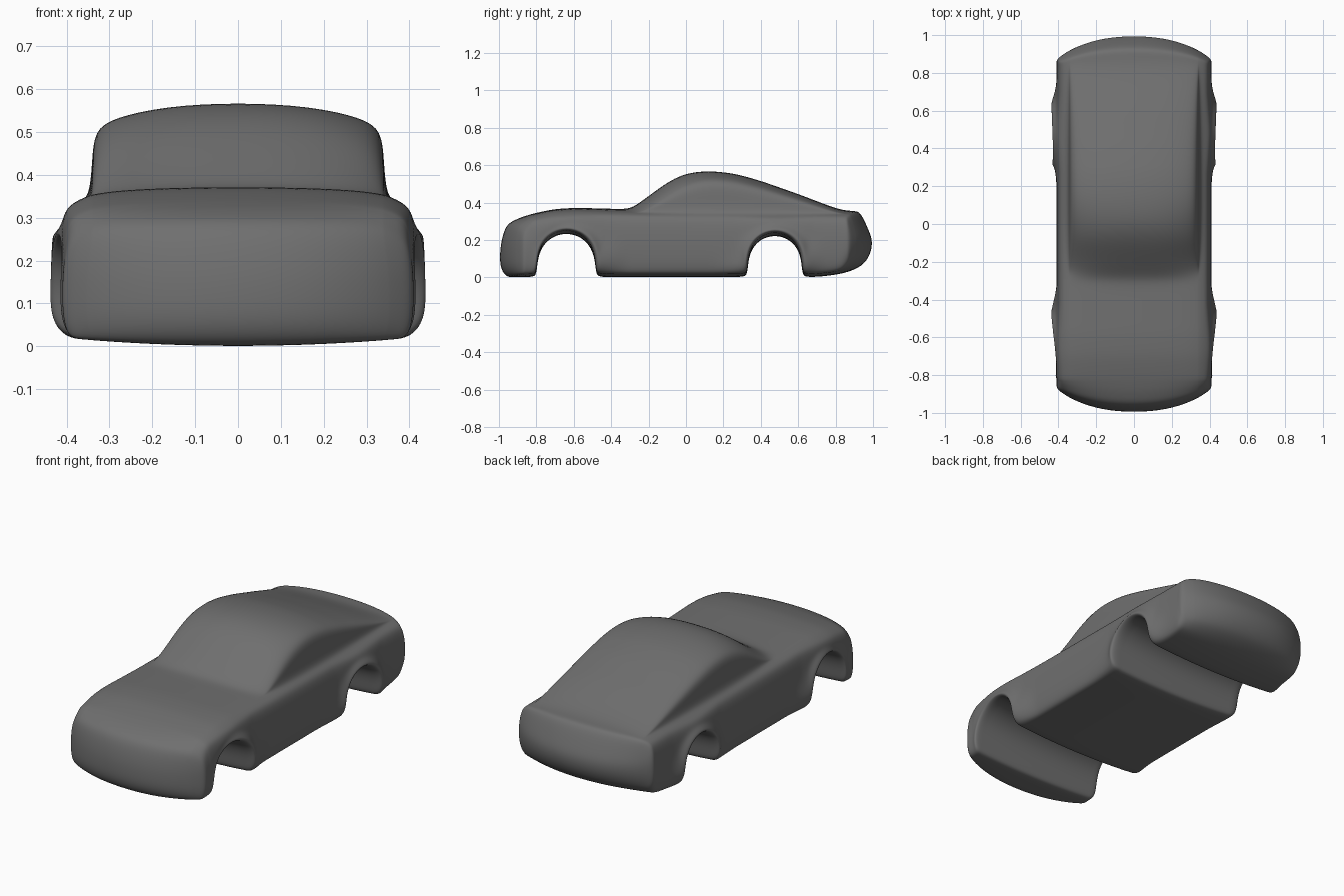
import bpy, bmesh, math

cube = bpy.data.objects.get("Cube")
if cube:
    bpy.data.objects.remove(cube, do_unlink=True)

paint = bpy.data.materials.new("dark_grey_paint")
paint.use_nodes = True
GREY = (0.16, 0.16, 0.16, 1)
paint.diffuse_color = GREY
paint.node_tree.nodes["Principled BSDF"].inputs["Base Color"].default_value = GREY

# Long profiles as (y, z)
BELT = [(-0.97, .28), (-.9, .317), (-.8, .347), (-.7, .366), (-.6, .373),
        (-.3, .365), (.85, .357), (.92, .355), (.96, .33)]
ROOF = [(-.3, .365), (-.2, .435), (-.1, .515), (0, .558), (.1, .573), (.2, .567),
        (.3, .547), (.4, .518), (.6, .447), (.8, .37), (.86, .355)]
# Half-width columns with the share of cabin height at each
COLUMNS = [(0, 1), (.17, .97), (.29, .88), (.338, .78), (.342, .42),
           (.348, .08), (.365, 0), (.395, 0)]
# Side levels: height share, half width, flare share, front bulge, rear bulge
LEVELS = [(0, .392, .5, 0, 0), (.12, .405, 1, .025, .02), (.3, .41, 1, .037, .04),
          (.55, .41, 1, .035, .05), (.8, .405, 1, .027, .035), (1, .393, 0, 0, 0)]
FLARES = (-.615, .485)


def lookup(table, y):
    if y <= table[0][0]:
        return table[0][1]
    for (y0, z0), (y1, z1) in zip(table, table[1:]):
        if y <= y1:
            return z0 + (z1 - z0) * (y - y0) / (y1 - y0)
    return table[-1][1]


def smooth(t):
    t = max(0, min(1, t))
    return t * t * (3 - 2 * t)


def arch(yc, radius):
    """Stations (floor y, floor z, top y) running over one wheel tunnel."""
    lead = [(-radius - .025, 0, -.24), (-radius - .004, .012, -.21)]
    over = []
    for n in range(7):
        a = math.pi * n / 6
        over.append((-radius * math.cos(a), .083 + radius * math.sin(a), -.18 + .06 * n))
    trail = [(-b, z, -t) for b, z, t in reversed(lead)]
    return [(yc + b, z, yc + t) for b, z, t in lead + over + trail]


# Stations from nose to tail
stations = [(-.96, 0, -.968), (-.92, 0, -.92)]
stations += arch(-.64, .155)
stations += [(y, 0, y) for y in (-.34, -.29, -.24, -.16, -.08, 0, .08, .16)]
stations += arch(.475, .143)
stations += [(.72, .003, .77), (.82, .015, .83), (.89, .035, .88),
             (.94, .06, .915), (.965, .085, .94)]

NI, NJ, NK = len(stations) - 1, len(COLUMNS) - 1, len(LEVELS) - 1


def point(i, j, k):
    floor_y, floor_z, top_y = stations[i]
    share, width, flare_share, front, rear = LEVELS[k]
    column, cabin = COLUMNS[abs(j)]
    x = column / COLUMNS[-1][0] * width

    # Top surface: crowned belt line plus the cabin
    belt = lookup(BELT, top_y)
    sweep = .06 * (x / .34) ** 4 if top_y < .1 else 0
    roof = max(0, lookup(ROOF, top_y - sweep) - belt) if -.3 < top_y < .86 else 0
    edge = x / .4
    top_z = belt + roof * cabin - .012 * edge ** 2 - .035 * edge ** 8
    bottom_z = floor_z + .02 * edge ** 2
    if 0 < k < NK:
        top_z = belt - .045

    y = floor_y + (top_y - floor_y) * share
    z = bottom_z + (top_z - bottom_z) * share

    # Swollen lips around the wheel openings
    if abs(j) == NJ:
        for yc in FLARES:
            d = math.hypot(y - yc, max(0, z - .085))
            x += .031 * flare_share * smooth((.207 - d) / .042)

    # Bulged and bowed ends
    if i == 0:
        y -= front
    elif i == NI:
        y += rear
    if abs(y) > .82:
        bow = .12 * min(1.1, edge) ** 2.5
        y = math.copysign(.82 + (abs(y) - .82) * (1 - bow / .18), y)
    return (math.copysign(x, j) if j else 0, y, z)


bm = bmesh.new()
verts = {}


def vert(*key):
    if key not in verts:
        verts[key] = bm.verts.new(point(*key))
    return verts[key]


def skin(keys):
    bm.faces.new([vert(*key) for key in keys])


# Roof and floor
for i in range(NI):
    for j in range(-NJ, NJ):
        for k in (0, NK):
            skin([(i, j, k), (i + 1, j, k), (i + 1, j + 1, k), (i, j + 1, k)])
# Flanks
for i in range(NI):
    for k in range(NK):
        for j in (-NJ, NJ):
            skin([(i, j, k), (i + 1, j, k), (i + 1, j, k + 1), (i, j, k + 1)])
# Nose and tail
for j in range(-NJ, NJ):
    for k in range(NK):
        for i in (0, NI):
            skin([(i, j, k), (i, j + 1, k), (i, j + 1, k + 1), (i, j, k + 1)])

bmesh.ops.recalc_face_normals(bm, faces=bm.faces)
for face in bm.faces:
    face.smooth = True
mesh = bpy.data.meshes.new("car_body")
bm.to_mesh(mesh)
bm.free()
mesh.materials.append(paint)

body = bpy.data.objects.new("car_body", mesh)
bpy.context.collection.objects.link(body)
subdivision = body.modifiers.new("smooth_surface", 'SUBSURF')
subdivision.levels = 2
subdivision.render_levels = 2
